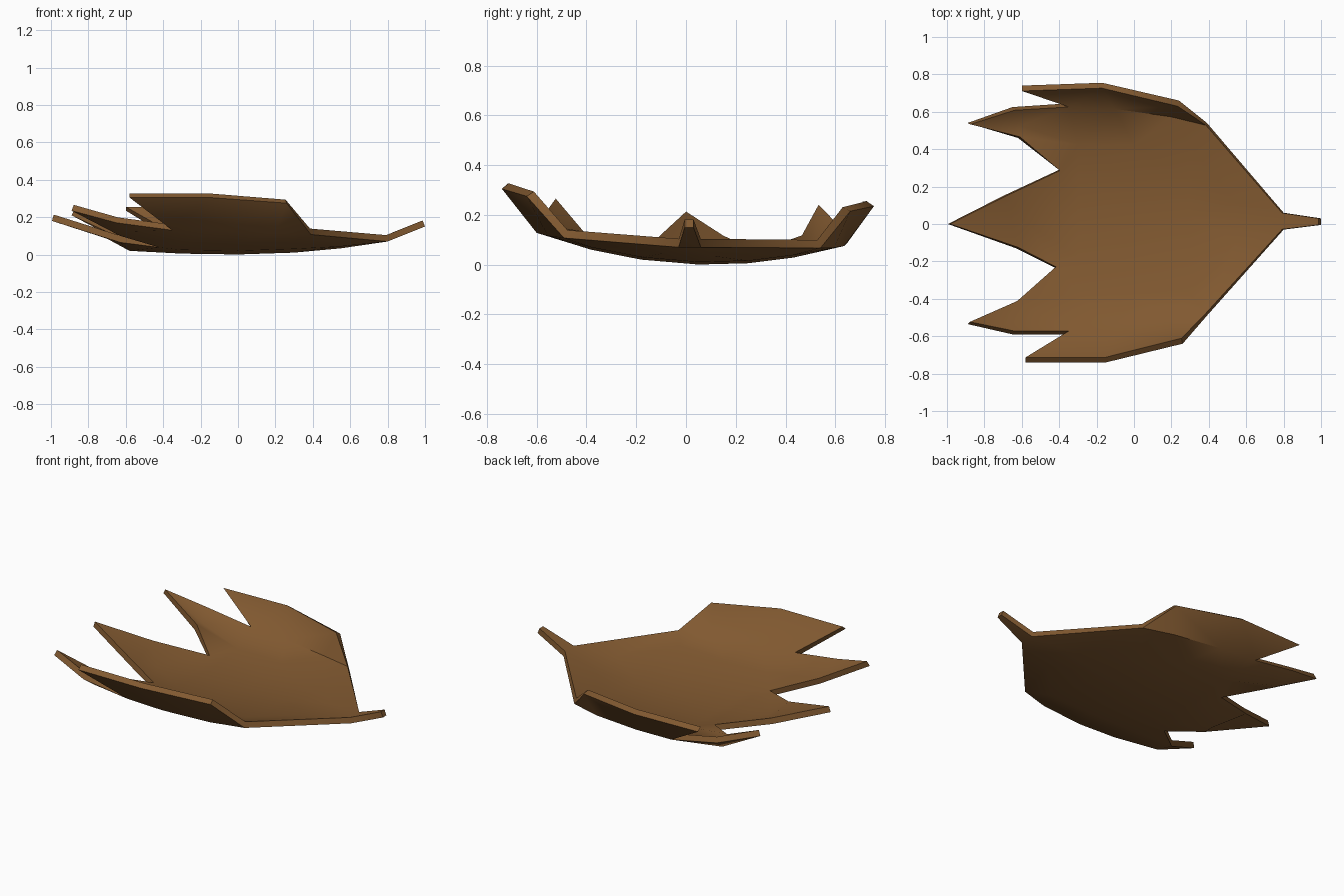
import bpy
from mathutils import Vector
from mathutils.geometry import delaunay_2d_cdt

if "Cube" in bpy.data.objects:
    bpy.data.objects.remove(bpy.data.objects["Cube"])


def bowl(x, y):
    """Height of the leaf's shallow bowl-shaped underside."""
    return 0.26 * (y - 0.1) ** 2 + (0.11 if x > 0 else 0.05) * x * x


# Leaf outline seen from above; points with a third value are curled up
outline = [
    (1.0, 0.03, 0.15), (0.8, 0.06, 0.07),                              # stem
    (0.39, 0.54), (0.24, 0.66, 0.215), (-0.17, 0.755, 0.235),          # back wing
    (-0.60, 0.74, 0.235), (-0.35, 0.645),
    (-0.65, 0.625, 0.135), (-0.89, 0.54, 0.21), (-0.62, 0.46, 0.085),  # back lobe
    (-0.40, 0.29),
    (-0.70, 0.15, 0.085), (-0.995, 0.0, 0.18), (-0.63, -0.13, 0.065),  # middle lobe
    (-0.42, -0.235),
    (-0.63, -0.42, 0.10), (-0.89, -0.535, 0.235), (-0.65, -0.59, 0.17),  # front lobe
    (-0.35, -0.59),
    (-0.58, -0.74, 0.305), (-0.15, -0.74, 0.305), (0.26, -0.64, 0.275),  # front wing
    (0.39, -0.49),
    (0.8, -0.03, 0.07), (1.0, -0.005, 0.15),                           # stem
]
# Fold lines where the wings turn up
back_fold = [(-0.1, 0.635), (0.2, 0.595)]
front_fold = [(-0.1, -0.6), (0.2, -0.555)]
# Low points inside the bowl and at the roots of the lobes
inner = [(x, y) for x in (-0.3, 0.0, 0.3) for y in (-0.38, -0.18, 0.05, 0.25, 0.43)]
inner += [(0.55, -0.1), (0.55, 0.12), (-0.58, 0.0, 0.02), (-0.62, 0.53), (-0.62, -0.53)]

points = outline + back_fold + front_fold + inner
n = len(outline)
edges = [(i, (i + 1) % n) for i in range(n)]
edges += [(6, n), (n, n + 1), (n + 1, 2), (18, n + 2), (n + 2, n + 3), (n + 3, 22)]
edges += [(0, 24), (1, 23)]

# Fill the outline with triangles
flat = [Vector(p[:2]) for p in points]
v2, _, faces, origin, _, _ = delaunay_2d_cdt(flat, edges, [], 1, 1e-5)
verts = []
for v, src in zip(v2, origin):
    p = points[src[0]] if src else (v.x, v.y)
    verts.append((v.x, v.y, p[2] if len(p) > 2 else bowl(v.x, v.y)))

mesh = bpy.data.meshes.new("leaf")
mesh.from_pydata(verts, [], [f if (v2[f[1]] - v2[f[0]]).cross(v2[f[2]] - v2[f[0]]) > 0
                             else f[::-1] for f in faces])
leaf = bpy.data.objects.new("leaf", mesh)
bpy.context.collection.objects.link(leaf)

# Leaf colour
brown = bpy.data.materials.new("dry leaf brown")
brown.diffuse_color = (0.22, 0.10, 0.03, 1)
brown.use_nodes = True
brown.node_tree.nodes["Principled BSDF"].inputs["Base Color"].default_value = brown.diffuse_color
mesh.materials.append(brown)

# Thickness, added upwards from the underside
solid = leaf.modifiers.new("thickness", 'SOLIDIFY')
solid.thickness = 0.035
solid.offset = 1
bpy.context.view_layer.objects.active = leaf
leaf.select_set(True)
bpy.ops.object.modifier_apply(modifier=solid.name)
bpy.ops.object.shade_smooth_by_angle(angle=0.8)
